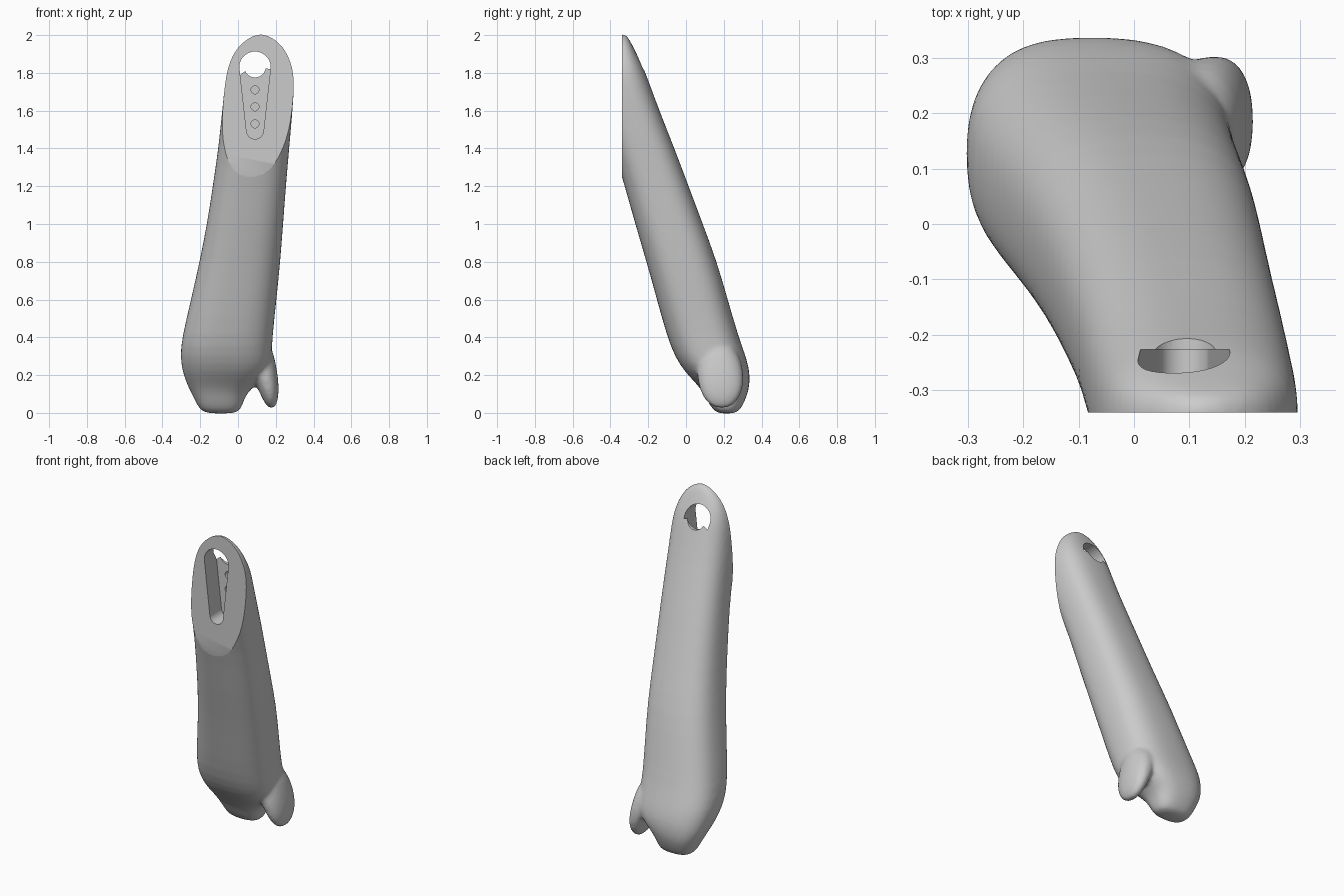
import bpy, bmesh, math
from math import sin, cos, pi

cube = bpy.data.objects.get("Cube")
if cube:
    bpy.data.objects.remove(cube)

grey = bpy.data.materials.new("plain_grey")
grey.use_nodes = True
colour = (0.6, 0.6, 0.6, 1)
grey.diffuse_color = colour
grey.node_tree.nodes["Principled BSDF"].inputs["Base Color"].default_value = colour


def make_object(name, bm):
    bmesh.ops.recalc_face_normals(bm, faces=bm.faces)
    mesh = bpy.data.meshes.new(name)
    bm.to_mesh(mesh)
    bm.free()
    mesh.materials.append(grey)
    obj = bpy.data.objects.new(name, mesh)
    bpy.context.collection.objects.link(obj)
    return obj


def apply(obj, kind, **settings):
    bpy.context.view_layer.objects.active = obj
    mod = obj.modifiers.new(kind.lower(), kind)
    for key, value in settings.items():
        setattr(mod, key, value)
    bpy.ops.object.modifier_apply(modifier=mod.name)


def loft(name, sections, power, count=28):
    """Stack rounded sections given as z, left x, right x, front y, back y."""
    bm = bmesh.new()
    rings = []
    for z, x0, x1, y0, y1 in sections:
        ring = []
        for i in range(count):
            c, s = cos(2 * pi * i / count), sin(2 * pi * i / count)
            px = math.copysign(abs(c) ** (2 / power), c)
            py = math.copysign(abs(s) ** (2 / power), s)
            ring.append(bm.verts.new(((x0 + x1 + (x1 - x0) * px) / 2,
                                      (y0 + y1 + (y1 - y0) * py) / 2, z)))
        rings.append(ring)
    for a, b in zip(rings, rings[1:]):
        for i in range(count):
            j = (i + 1) % count
            bm.faces.new((a[i], a[j], b[j], b[i]))
    bm.faces.new(rings[0])
    bm.faces.new(rings[-1])
    return make_object(name, bm)


def prism(name, outline, y0, y1):
    """Extrude an x-z outline along y."""
    bm = bmesh.new()
    face = bm.faces.new([bm.verts.new((x, y0, z)) for x, z in outline])
    out = bmesh.ops.extrude_face_region(bm, geom=[face])
    for v in out["geom"]:
        if isinstance(v, bmesh.types.BMVert):
            v.co.y = y1
    return make_object(name, bm)


def arc(x, z, r, start, end, n=24):
    return [(x + r * cos(start + (end - start) * i / n),
             z + r * sin(start + (end - start) * i / n)) for i in range(n + 1)]


def circle(x, z, r):
    return arc(x, z, r, 0, 2 * pi * 31 / 32, 31)


def cut(target, cutter):
    apply(target, "BOOLEAN", operation="DIFFERENCE", solver="EXACT", object=cutter)
    bpy.data.objects.remove(cutter)


# Forearm flowing into the mitten-shaped hand
arm = loft("forearm_and_hand", [
    (-0.005, -0.17, -0.01, 0.17, 0.26),
    (0.02, -0.205, 0.015, 0.14, 0.29),
    (0.06, -0.225, 0.03, 0.115, 0.31),
    (0.11, -0.25, 0.05, 0.09, 0.33),
    (0.16, -0.275, 0.11, 0.05, 0.338),
    (0.22, -0.295, 0.17, -0.01, 0.338),
    (0.30, -0.308, 0.18, -0.06, 0.318),
    (0.40, -0.298, 0.183, -0.10, 0.28),
    (0.60, -0.25, 0.205, -0.155, 0.222),
    (0.80, -0.205, 0.225, -0.21, 0.165),
    (1.00, -0.165, 0.24, -0.27, 0.09),
    (1.20, -0.135, 0.255, -0.325, 0.015),
    (1.40, -0.105, 0.272, -0.385, -0.06),
    (1.60, -0.085, 0.29, -0.47, -0.14),
    (1.75, -0.07, 0.30, -0.50, -0.195),
    (1.83, -0.055, 0.29, -0.47, -0.225),
    (1.90, -0.028, 0.263, -0.43, -0.26),
    (1.95, 0.01, 0.23, -0.40, -0.285),
    (1.985, 0.055, 0.185, -0.38, -0.305),
    (2.005, 0.10, 0.14, -0.36, -0.32)], 2.6)

# Thumb, a flat lobe beside the fingers
thumb = loft("thumb", [
    (0.025, 0.165, 0.19, 0.16, 0.22),
    (0.045, 0.145, 0.205, 0.12, 0.255),
    (0.09, 0.122, 0.215, 0.085, 0.29),
    (0.15, 0.095, 0.216, 0.065, 0.305),
    (0.22, 0.06, 0.208, 0.055, 0.305),
    (0.30, 0.03, 0.192, 0.06, 0.285),
    (0.38, 0.00, 0.17, 0.07, 0.24)], 2.2)

# Blend both into one soft skin
for part in (arm, thumb):
    apply(part, "SUBSURF", levels=1)
bpy.ops.object.select_all(action="DESELECT")
thumb.select_set(True)
arm.select_set(True)
bpy.context.view_layer.objects.active = arm
bpy.ops.object.join()
apply(arm, "REMESH", mode="VOXEL", voxel_size=0.011)
apply(arm, "SMOOTH", factor=0.5, iterations=8)

# Flat mounting face
cut(arm, prism("face_cutter", [(-1, 1), (1, 1), (1, 2.5), (-1, 2.5)], -1, -0.34))

# Tapered recess, wide at the top, that breaks out through the back
slot = arc(0.09, 1.83, 0.083, 0, pi) + arc(0.09, 1.495, 0.045, pi + 0.1, 2 * pi - 0.1)
cut(arm, prism("slot_cutter", slot, -0.4, -0.226))

# Round through hole and three blind pin holes
cut(arm, prism("through_hole_cutter", circle(0.09, 1.833, 0.057), -0.38, 0.1))
for z in (1.71, 1.62, 1.53):
    cut(arm, prism("pin_hole_cutter", circle(0.09, z, 0.021), -0.3, -0.196))

arm.data.materials.clear()
arm.data.materials.append(grey)
bpy.ops.object.select_all(action="DESELECT")
arm.select_set(True)
bpy.context.view_layer.objects.active = arm
bpy.ops.object.shade_smooth_by_angle(angle=math.radians(35))
